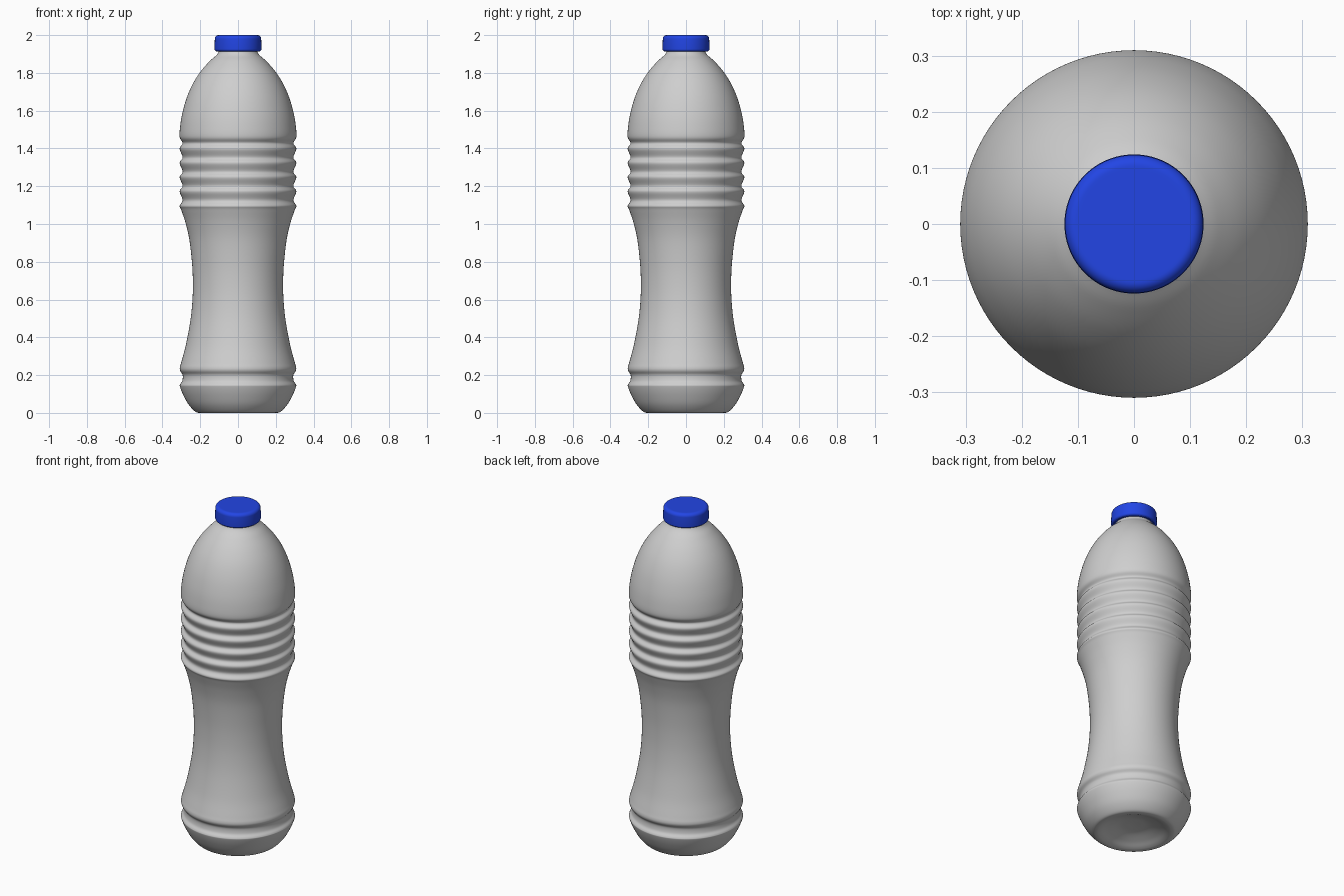
import bpy
import math
from mathutils import Vector

if "Cube" in bpy.data.objects:
    bpy.data.objects.remove(bpy.data.objects["Cube"])


def material(name, rgb):
    m = bpy.data.materials.new(name)
    m.diffuse_color = (*rgb, 1.0)
    m.use_nodes = True
    m.node_tree.nodes["Principled BSDF"].inputs["Base Color"].default_value = m.diffuse_color
    return m


def smooth_profile(pts, sub=6):
    """Catmull-Rom curve through (radius, height) points."""
    p = [Vector(q) for q in pts]
    p = [p[0] * 2 - p[1]] + p + [p[-1] * 2 - p[-2]]
    out = []
    for i in range(1, len(p) - 2):
        a, b, c, d = p[i - 1:i + 3]
        for k in range(sub):
            t = k / sub
            out.append(0.5 * (2 * b + (c - a) * t + (2 * a - 5 * b + 4 * c - d) * t * t
                              + (3 * b - a - 3 * c + d) * t ** 3))
    out.append(p[-2])
    return out


def lathe(name, profile, mat, segs=96):
    """Spin a profile around z, closing both ends with a centre point."""
    verts, faces = [], []
    for r, z in profile:
        for s in range(segs):
            a = 2 * math.pi * s / segs
            verts.append((r * math.cos(a), r * math.sin(a), z))
    for i in range(len(profile) - 1):
        for s in range(segs):
            n = (s + 1) % segs
            faces.append((i * segs + s, i * segs + n, (i + 1) * segs + n, (i + 1) * segs + s))
    low, high = len(verts), len(verts) + 1
    verts += [(0, 0, profile[0][1]), (0, 0, profile[-1][1])]
    top = (len(profile) - 1) * segs
    for s in range(segs):
        n = (s + 1) % segs
        faces.append((low, n, s))
        faces.append((high, top + s, top + n))
    me = bpy.data.meshes.new(name)
    me.from_pydata(verts, [], faces)
    me.materials.append(mat)
    for f in me.polygons:
        f.use_smooth = True
    ob = bpy.data.objects.new(name, me)
    bpy.context.collection.objects.link(ob)
    return ob


grey = material("bottle grey", (0.62, 0.62, 0.62))
blue = material("cap blue", (0.016, 0.06, 0.78))

# Bottle: dented base, rounded foot, lower groove and waist
body = [(0.02, 0.045), (0.08, 0.04), (0.14, 0.022), (0.18, 0.005), (0.205, 0.0), (0.228, 0.008),
        (0.262, 0.045), (0.290, 0.095), (0.307, 0.137), (0.307, 0.150), (0.295, 0.170),
        (0.293, 0.200), (0.306, 0.222), (0.308, 0.240), (0.300, 0.270), (0.276, 0.36),
        (0.252, 0.49), (0.241, 0.60), (0.239, 0.70), (0.244, 0.80), (0.258, 0.92),
        (0.279, 1.01), (0.301, 1.075)]
# Five grip grooves between rounded ridges
for i in range(5):
    z = 1.097 + i * 0.0755
    body += [(0.309, z), (0.293, z + 0.029)]
# Dome shoulder and neck
body += [(0.309, 1.46), (0.306, 1.52), (0.294, 1.59), (0.271, 1.67), (0.238, 1.745),
         (0.196, 1.81), (0.150, 1.862), (0.116, 1.892), (0.104, 1.91), (0.102, 1.93), (0.102, 1.96)]
lathe("bottle", smooth_profile(body), grey)

# Cap with rounded rims
cap = [(0.100, 1.914), (0.112, 1.914)]
for z0, r0, start in ((1.926, 0.112, -90), (1.980, 0.103, 0)):
    rad = 0.012 if start < 0 else 0.020
    for k in range(9):
        a = math.radians(start + k * 90 / 8)
        cap.append((r0 + rad * math.cos(a), z0 + rad * math.sin(a)))
cap += [(0.098, 2.0), (0.05, 2.0)]
lathe("cap", cap, blue)
